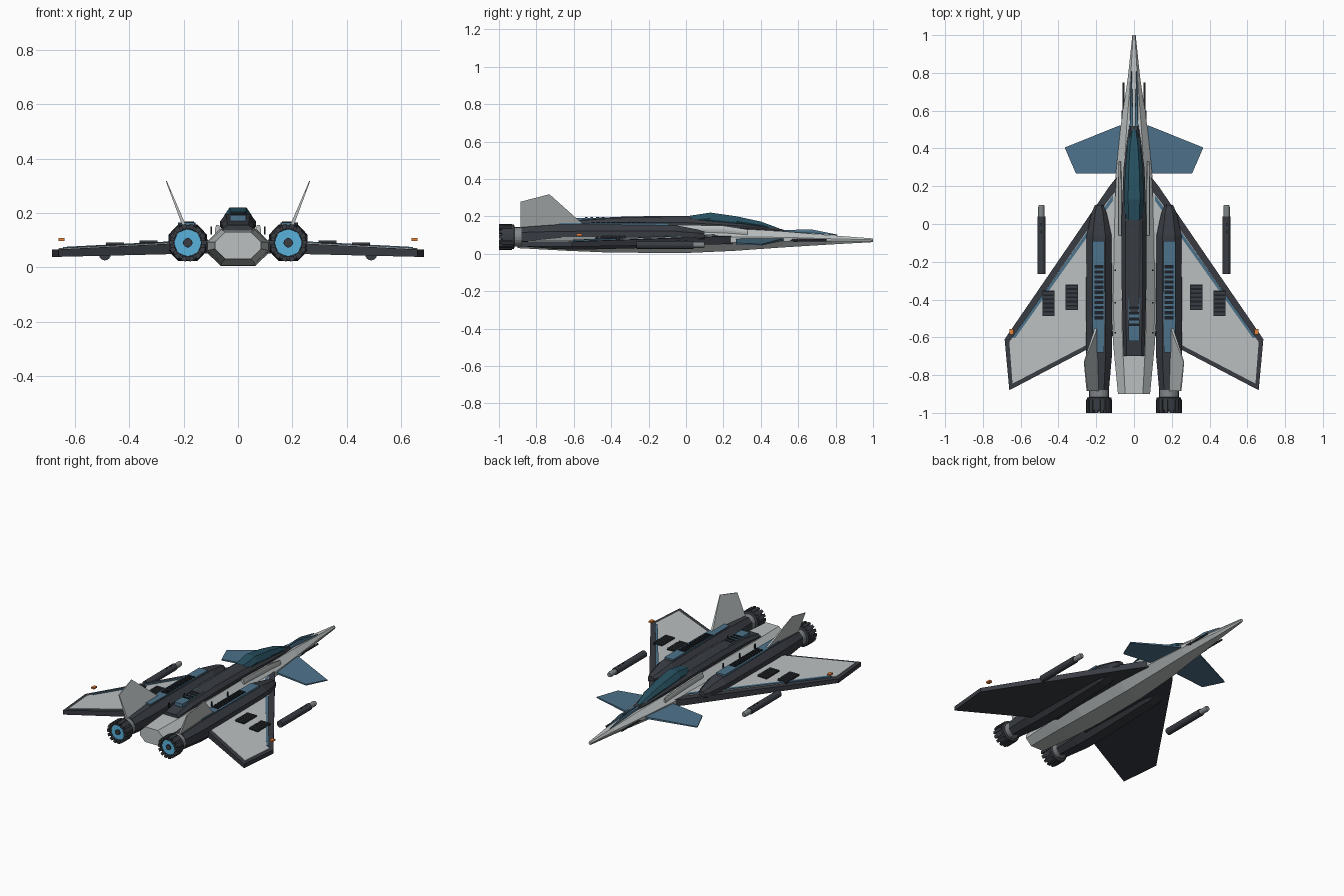
import bpy, bmesh
from math import cos, sin, pi
from mathutils import Vector, Matrix

if "Cube" in bpy.data.objects:
    bpy.data.objects.remove(bpy.data.objects["Cube"])


def material(name, rgb):
    m = bpy.data.materials.new(name)
    m.diffuse_color = (*rgb, 1)
    m.use_nodes = True
    m.node_tree.nodes["Principled BSDF"].inputs["Base Color"].default_value = m.diffuse_color
    return m


LIGHT = material("light_grey", (.50, .53, .53))
MID = material("mid_grey", (.22, .24, .25))
DARK = material("dark_grey", (.04, .045, .055))
BLACK = material("black", (.012, .014, .018))
BLUE = material("blue", (.075, .17, .26))
GLASS = material("teal_glass", (.02, .08, .115))
GLOW = material("cyan_glow", (.1, .45, .72))
ORANGE = material("orange", (.8, .22, .04))


def finish(name, bm, mat, mirror=False):
    """Turn a bmesh in world coordinates into an object, mirrored over x if asked."""
    bmesh.ops.recalc_face_normals(bm, faces=bm.faces)
    me = bpy.data.meshes.new(name)
    bm.to_mesh(me)
    bm.free()
    me.materials.append(mat)
    ob = bpy.data.objects.new(name, me)
    bpy.context.collection.objects.link(ob)
    if mirror:
        ob.modifiers.new("mirror", 'MIRROR')
    return ob


def bridge(bm, rings):
    vs = [[bm.verts.new(p) for p in r] for r in rings]
    n = len(vs[0])
    for a, b in zip(vs, vs[1:]):
        for i in range(n):
            bm.faces.new((a[i], a[(i + 1) % n], b[(i + 1) % n], b[i]))
    bm.faces.new(vs[0])
    bm.faces.new(vs[-1])


def loft(name, sections, mat, cx=0, top=.55, side=.25, mirror=False):
    """Octagonal body through sections (y, half width, bottom, top)."""
    bm = bmesh.new()
    rings = []
    for y, w, zb, zt in sections:
        c, h = (zb + zt) / 2, (zt - zb) / 2
        q = [(top, 1), (1, side), (1, -side), (top, -1)]
        q += [(-a, b) for a, b in reversed(q)]
        rings.append([(cx + a * w, y, c + b * h) for a, b in q])
    bridge(bm, rings)
    return finish(name, bm, mat, mirror)


def slab(name, pts, zb, zt, mat, mirror=True):
    """Plan outline extruded between two heights that vary with x."""
    bm = bmesh.new()
    bridge(bm, [[(x, y, f(x)) for x, y in pts] for f in (zb, zt)])
    return finish(name, bm, mat, mirror)


def boxes(name, items, mat, mirror=False):
    """Several boxes (x0, x1, y0, y1, z0, z1) in one object."""
    bm = bmesh.new()
    for x0, x1, y0, y1, z0, z1 in items:
        bridge(bm, [[(x0, y0, z), (x1, y0, z), (x1, y1, z), (x0, y1, z)] for z in (z0, z1)])
    return finish(name, bm, mat, mirror)


def turned(name, cx, cz, prof, mat, n=20, mirror=True):
    """Round body along y from (y, radius) steps."""
    bm = bmesh.new()
    bridge(bm, [[(cx + r * cos(2 * pi * i / n), y, cz + r * sin(2 * pi * i / n))
                 for i in range(n)] for y, r in prof])
    return finish(name, bm, mat, mirror)


# Fuselage, dorsal spine and canopy
loft("fuselage", [(1, .009, .062, .082), (.78, .032, .05, .098), (.52, .07, .034, .12),
                  (.25, .098, .015, .135), (0, .112, .004, .142), (-.4, .118, .006, .142),
                  (-.62, .112, .015, .138), (-.9, .085, .03, .13)], LIGHT)
loft("dorsal_spine", [(.52, .025, .11, .13), (.3, .055, .12, .165), (.02, .066, .125, .19),
                      (-.3, .066, .125, .195), (-.55, .06, .125, .18), (-.7, .055, .125, .155)],
     DARK, top=.7)
loft("canopy", [(.5, .016, .115, .135), (.4, .036, .13, .172), (.27, .048, .14, .2),
                (.13, .052, .15, .22), (.02, .046, .15, .203)], GLASS, top=.6, side=.1)
loft("spine_ridge", [(.03, .044, .17, .202), (-.3, .042, .17, .2), (-.56, .036, .16, .188)], DARK)
boxes("spine_panel", [(-.03, .03, -.62, -.38, .17, .192)], BLUE)
boxes("spine_slats", [(-.026, .026, y, y + .014, .18, .196) for y in (-.54, -.51, -.48, -.45)], BLACK)
loft("cockpit_rail", [(.33, .006, .1, .13), (.2, .01, .11, .15), (-.06, .01, .11, .155)],
     LIGHT, cx=.075, mirror=True)

# Nose details
slab("nose_panel", [(.004, .66), (.018, .56), (.027, .5), (.004, .5)],
     lambda x: .095, lambda x: .128, BLUE)
loft("nose_vane", [(.81, .002, .098, .102), (.67, .006, .108, .13), (.53, .006, .112, .127)],
     BLUE, cx=.014, mirror=True)
turned("nose_gun", .056, .072, [(.75, .006), (.6, .006), (.6, .009), (.45, .009)], DARK, 10)

# Canards
slab("canard", [(.05, .525), (.08, .52), (.367, .405), (.308, .268), (.05, .268)],
     lambda x: .076 - .085 * x, lambda x: .09 - .105 * x, BLUE)

# Wings: dark body, light inset panel, blue leading stripe
wing_bot = lambda x: .054 - .024 * x


def wing_top(x, lift=0):
    return .1 - .052 * x + lift


slab("wing", [(.09, .25), (.13, .2), (.685, -.61), (.66, -.88), (.25, -.665), (.09, -.58)],
     wing_bot, wing_top, DARK)
slab("wing_panel", [(.1, .17), (.14, .12), (.66, -.625), (.643, -.845), (.25, -.64), (.1, -.56)],
     lambda x: wing_top(x, -.01), lambda x: wing_top(x, .004), LIGHT)
slab("wing_stripe", [(.11, .155), (.645, -.6), (.63, -.605), (.11, .125)],
     lambda x: wing_top(x, -.01), lambda x: wing_top(x, .008), BLUE)

# Wing vents
for name, x, y in (("inner_vent", .297, -.455), ("outer_vent", .42, -.487)):
    z = wing_top(x + .03)
    boxes(name + "_bed", [(x, x + .065, y, y + .135, z - .01, z + .009)], BLACK, True)
    boxes(name + "_slats", [(x, x + .065, y + .005 + i * .022, y + .018 + i * .022, z, z + .015)
                            for i in range(6)], DARK, True)
boxes("tip_light", [(.639, .66, -.585, -.555, .096, .107)], ORANGE, True)

# Engines
loft("nacelle", [(.1, .022, .075, .118), (.06, .04, .06, .13), (-.06, .066, .035, .153),
                 (-.55, .07, .022, .158), (-.7, .068, .025, .155), (-.88, .052, .04, .142)],
     DARK, cx=.185, top=.5, side=.45, mirror=True)
slab("nacelle_panel", [(.157, -.09), (.22, -.09), (.22, -.5), (.21, -.68), (.16, -.68), (.157, -.5)],
     lambda x: .14, lambda x: .164, BLUE)
boxes("nacelle_slats", [(.162, .208, -.505 + i * .027, -.488 + i * .027, .155, .169)
                        for i in range(11)], BLACK, True)
turned("nozzle_neck", .185, .09, [(-.86, .052), (-.93, .052)], MID)
# Nozzle shell with a recessed mouth
turned("nozzle", .185, .09, [(-.915, .05), (-.92, .065), (-.985, .065), (-.985, .05), (-.96, .046)], DARK)
turned("exhaust_glow", .185, .09, [(-.95, .049), (-.984, .049)], GLOW)
turned("exhaust_hub", .185, .09, [(-.95, .019), (-.992, .017)], DARK, 12)
bm = bmesh.new()
for i in range(14):
    rot = Matrix.Translation((.185, -.965, .09)) @ Matrix.Rotation(2 * pi * i / 14, 4, 'Y')
    bmesh.ops.create_cube(bm, size=1, matrix=rot @ Matrix.Translation((.06, 0, 0))
                          @ Matrix.Diagonal((.018, .07, .018, 1)))
finish("nozzle_petals", bm, DARK, True)

# Canted tail fins
bm = bmesh.new()
outline = [(-.52, .14), (-.575, .18), (-.73, .318), (-.885, .278), (-.885, .14)]
bridge(bm, [[(.193 + (z - .14) * .4 + d * (1.2 - (z - .14) * 5), y, z) for y, z in outline]
            for d in (-.006, .006)])
finish("tail_fin", bm, LIGHT, True)

# Missiles under the wings
turned("missile", .49, .047, [(-.265, .022), (.04, .022)], DARK, 16)
turned("missile_tip", .49, .047, [(.03, .017), (.09, .017), (.1, .014)], MID, 16)
boxes("missile_band", [(.486, .494, y, y + .015, .05, .071) for y in (-.05, -.01)], BLACK, True)

# Deck rivets
boxes("deck_rivets", [(.096, .102, y, y + .008, .12, .15) for y in (-.25, -.42, -.58)], BLACK, True)
